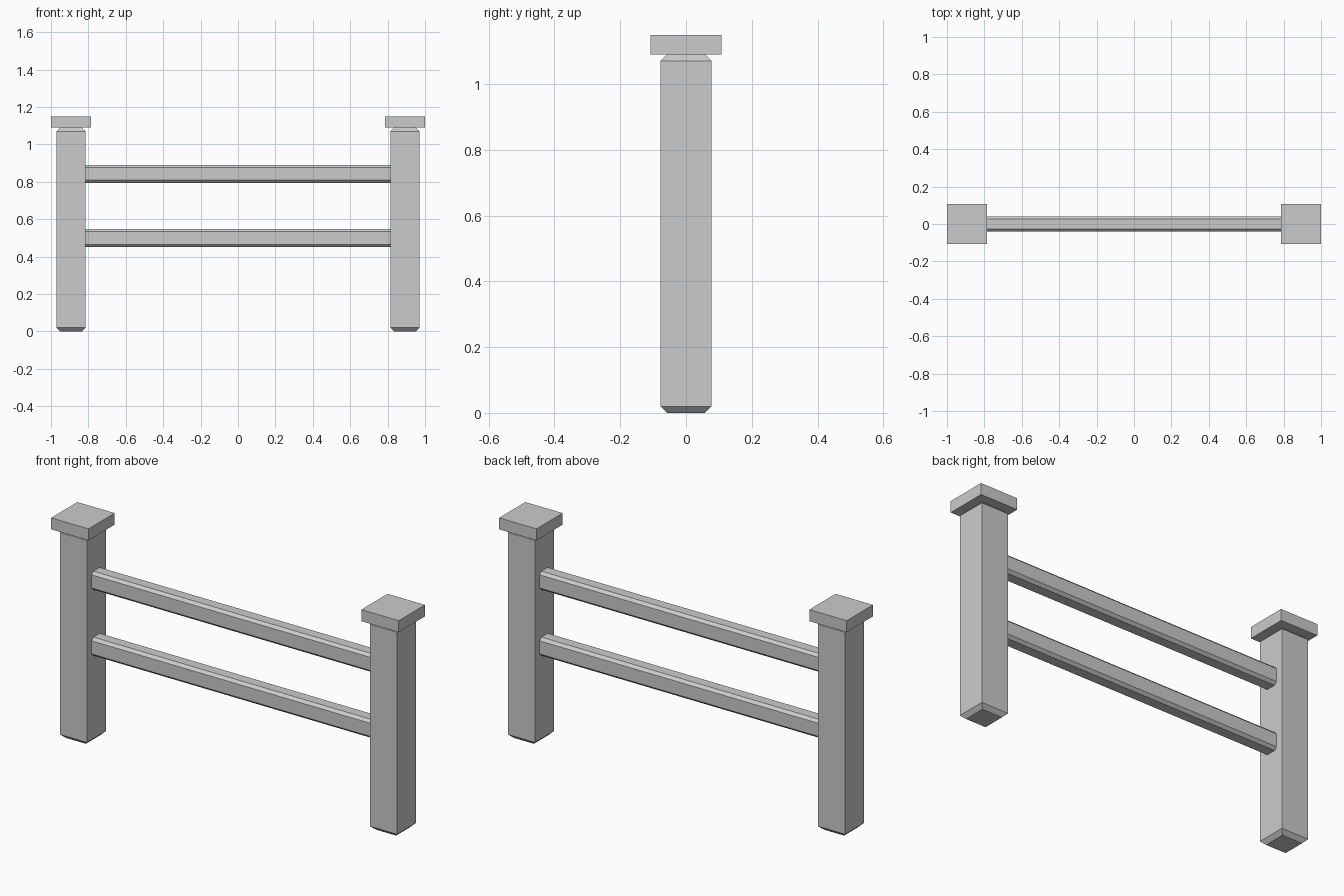
import bpy, bmesh

if "Cube" in bpy.data.objects:
    bpy.data.objects.remove(bpy.data.objects["Cube"])

POST_X, POST_W, POST_H = 0.8925, 0.156, 1.09


def box(name, loc, size, chamfer=0.0, pick=None):
    """Box centred on loc; edges accepted by pick() get a flat chamfer."""
    bm = bmesh.new()
    bmesh.ops.create_cube(bm, size=1)
    bmesh.ops.scale(bm, vec=size, verts=bm.verts)
    if chamfer:
        edges = [e for e in bm.edges if pick(e.verts[0].co - e.verts[1].co)]
        bmesh.ops.bevel(bm, geom=edges, offset=chamfer, segments=1,
                        affect='EDGES', offset_type='OFFSET')
    bmesh.ops.recalc_face_normals(bm, faces=bm.faces)
    mesh = bpy.data.meshes.new(name)
    bm.to_mesh(mesh)
    bm.free()
    obj = bpy.data.objects.new(name, mesh)
    obj.location = loc
    bpy.context.collection.objects.link(obj)
    return obj


# Posts with chamfered ends, each topped by a flat square cap
for side, x in (("left", -POST_X), ("right", POST_X)):
    box(f"{side}_post", (x, 0, POST_H / 2), (POST_W, POST_W, POST_H),
        0.02, lambda d: abs(d.z) < 1e-4)
    box(f"{side}_post_cap", (x, 0, POST_H + 0.03), (0.215, 0.215, 0.06))

# Rails with chamfered long edges, butted between the posts
rail_length = 2 * (POST_X - POST_W / 2)
for level, z in (("lower", 0.50), ("upper", 0.843)):
    box(f"{level}_rail", (0, 0, z), (rail_length, 0.08, 0.096),
        0.014, lambda d: abs(d.x) > 1e-4)
